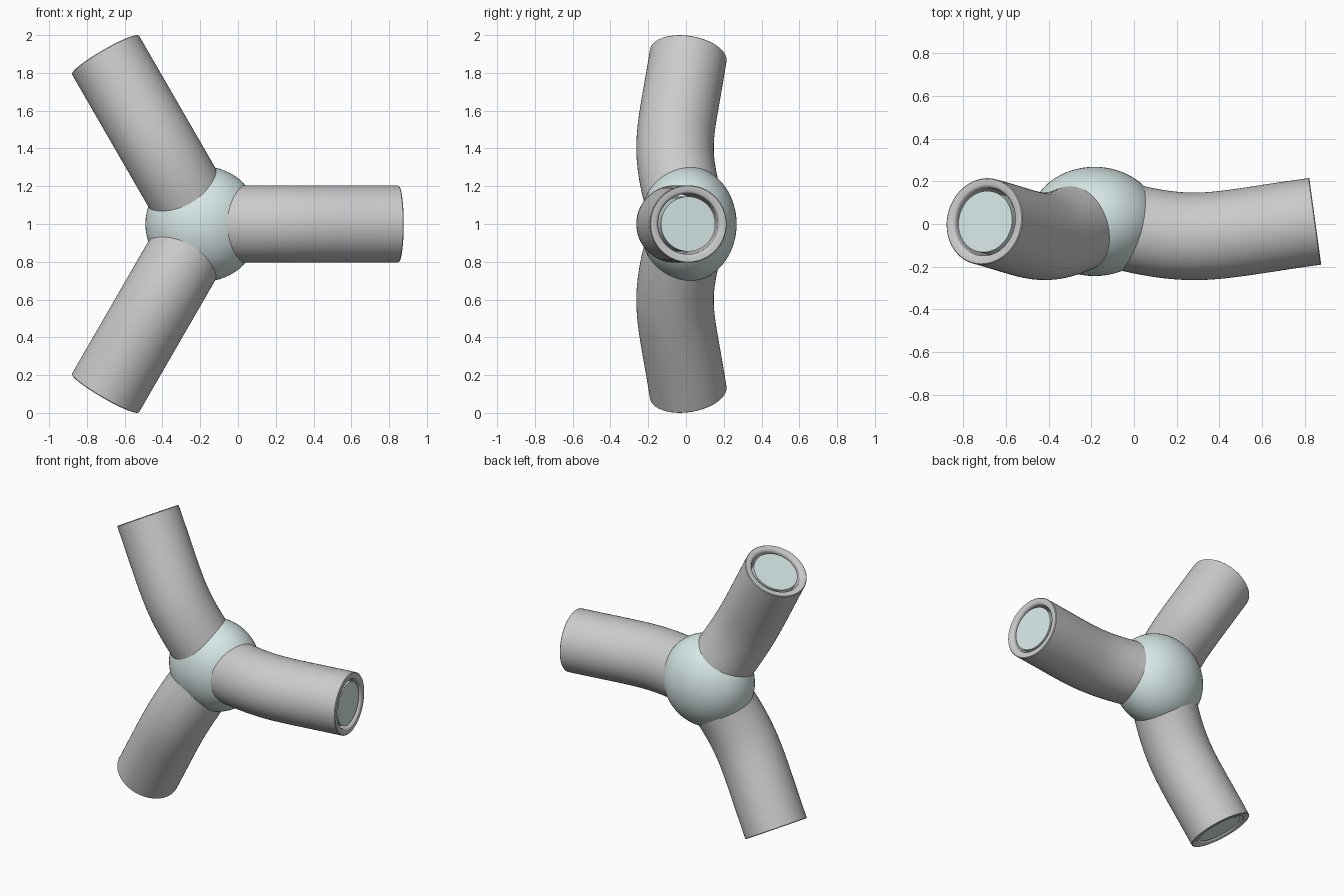
import bpy, bmesh, math
from mathutils import Vector, Matrix
from mathutils.geometry import interpolate_bezier

if "Cube" in bpy.data.objects:
    bpy.data.objects.remove(bpy.data.objects["Cube"])

HUB = Vector((-0.185, 0.0, 1.0))
SEGS = 64

teal = bpy.data.materials.new("pale_teal")
teal.diffuse_color = (0.68, 0.80, 0.80, 1)
teal.use_nodes = True
teal.node_tree.nodes["Principled BSDF"].inputs["Base Color"].default_value = teal.diffuse_color


def bent_path():
    """Centre line of an arm in the plane of hub distance and depth."""
    knots = [((0.09, 0), (0.0, 0)), ((0.47, 0), (-0.058, 0)), ((1.035, 0), (0.0125, 0))]
    a, b, c = [Vector((k[0][0], k[1][0], 0)) for k in knots]
    first = interpolate_bezier(a, a + Vector((0.14, -0.034, 0)), b - Vector((0.13, 0, 0)), b, 14)
    second = interpolate_bezier(b, b + Vector((0.14, 0, 0)), c - Vector((0.26, 0.035, 0)), c, 18)
    return first + second[1:]


PATH = bent_path()
TANGENTS = [(PATH[min(i + 1, len(PATH) - 1)] - PATH[max(i - 1, 0)]).normalized()
            for i in range(len(PATH))]


def sweep(name, stations, turn, close_loop=False, material=None):
    """Skin circles given as (path index, shift along path, radius)."""
    bm = bmesh.new()
    rings = []
    for i, shift, radius in stations:
        t = TANGENTS[i]
        side = Vector((-t.y, t.x, 0))
        centre = PATH[i] + t * shift
        rings.append([bm.verts.new(centre + radius * (
            side * math.cos(a) + Vector((0, 0, 1)) * math.sin(a)))
            for a in (2 * math.pi * k / SEGS for k in range(SEGS))])
    pairs = list(zip(rings, rings[1:]))
    if close_loop:
        pairs.append((rings[-1], rings[0]))
    else:
        bm.faces.new(rings[0])
        bm.faces.new(rings[-1])
    for r, s in pairs:
        for k in range(SEGS):
            n = (k + 1) % SEGS
            bm.faces.new((r[k], r[n], s[n], s[k]))
    bmesh.ops.recalc_face_normals(bm, faces=bm.faces)
    bm.transform(Matrix.Translation(HUB) @ Matrix.Rotation(turn, 4, 'Y'))
    return finish(name, bm, material)


def finish(name, bm, material):
    mesh = bpy.data.meshes.new(name)
    bm.to_mesh(mesh)
    bm.free()
    obj = bpy.data.objects.new(name, mesh)
    bpy.context.collection.objects.link(obj)
    if material:
        mesh.materials.append(material)
    bpy.ops.object.select_all(action='DESELECT')
    obj.select_set(True)
    bpy.context.view_layer.objects.active = obj
    bpy.ops.object.shade_smooth_by_angle(angle=math.radians(40))
    return obj


# central hub, slightly flattened from front to back
bm = bmesh.new()
bmesh.ops.create_uvsphere(bm, u_segments=64, v_segments=32, radius=1)
bm.transform(Matrix.Translation(HUB + Vector((0, 0.012, 0))) @ Matrix.Diagonal((0.305, 0.256, 0.305, 1)))
finish("hub", bm, teal)

# three hollow bent sleeves, each around a solid core
last = len(PATH) - 1
outer = [(i, 0, 0.205) for i in range(last)]
lip = [(last, -0.004, 0.205), (last, 0, 0.201), (last, 0, 0.175),
       (last, -0.005, 0.165), (last, -0.015, 0.16)]
inner = [(i, 0, 0.16) for i in range(last - 1, -1, -1)]
core = [(i, 0, 0.145) for i in range(last)] + [(last, -0.01, 0.145)]

for label, degrees in (("right", 0), ("upper", -120), ("lower", 120)):
    turn = math.radians(degrees)
    sweep(label + "_arm_sleeve", outer + lip + inner, turn, close_loop=True)
    sweep(label + "_arm_core", core, turn, material=teal)
